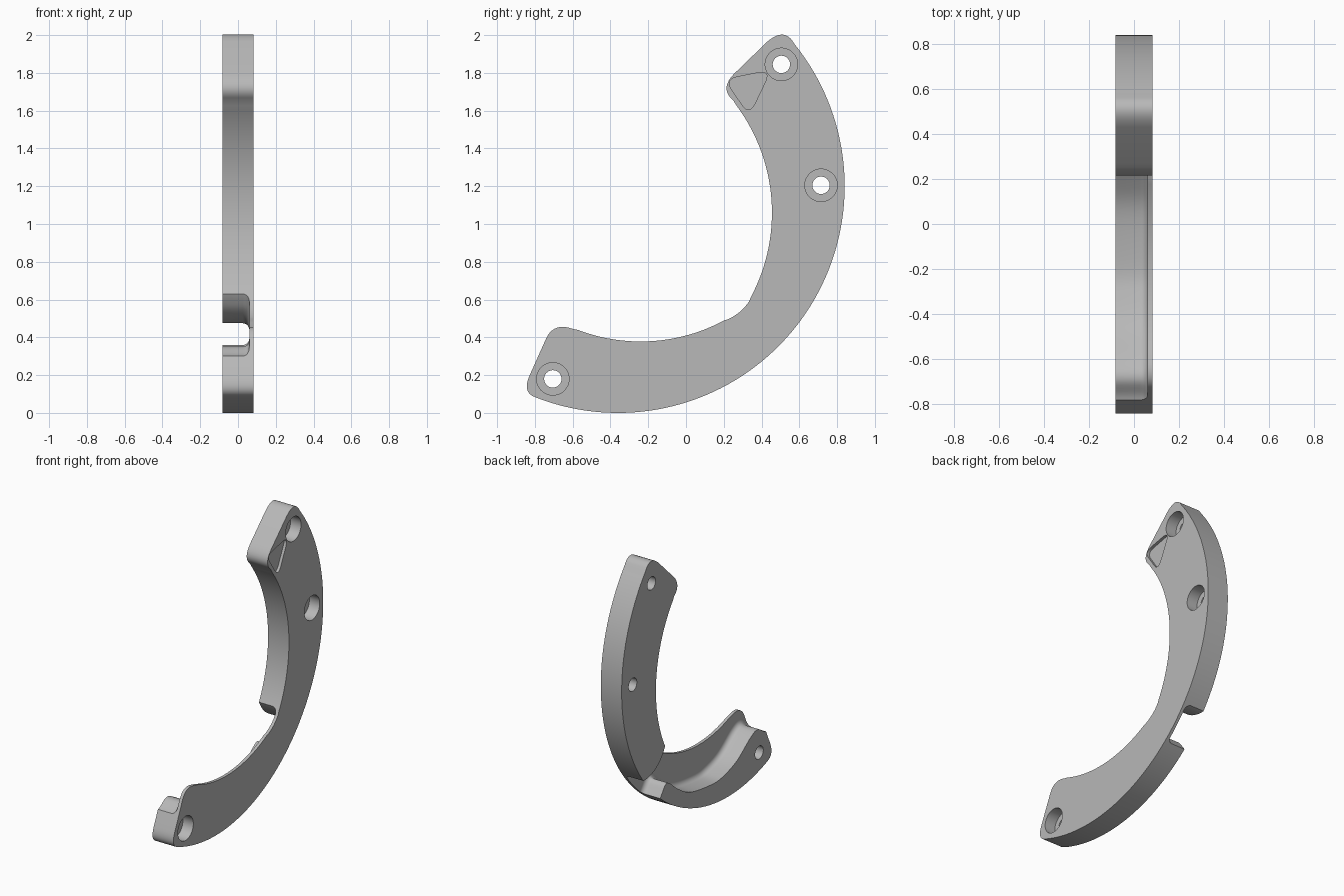
import bpy, bmesh
from math import sin, cos, pi, atan2, hypot
from mathutils import Vector

if "Cube" in bpy.data.objects:
    bpy.data.objects.remove(bpy.data.objects["Cube"])

HALF = 0.082      # half thickness of the bracket
FLOOR = 0.06      # pocket floor
R = 0.035         # fillet around the pocket floor
metal = bpy.data.materials.new("plain_grey")
metal.use_nodes = True
GREY = (0.48, 0.48, 0.48, 1)
metal.diffuse_color = GREY
metal.node_tree.nodes["Principled BSDF"].inputs["Base Color"].default_value = GREY


def arc(c, r, start, end, n):
    """Arc about c, running between the directions of two points."""
    a, b = (atan2(p[1] - c[1], p[0] - c[0]) for p in (start, end))
    return [(c[0] + r * cos(a + (b - a) * i / n), c[1] + r * sin(a + (b - a) * i / n))
            for i in range(n + 1)]


def circle(c, r, n=48):
    return [(c[0] + r * cos(2 * pi * i / n), c[1] + r * sin(2 * pi * i / n)) for i in range(n)]


def corner(a, ctrl, b, n=10):
    """Rounded corner from a to b, pulled towards ctrl."""
    a, ctrl, b = Vector(a), Vector(ctrl), Vector(b)
    return [tuple(a * (1 - t) ** 2 + ctrl * 2 * t * (1 - t) + b * t * t)
            for t in (i / n for i in range(n + 1))]


def smooth_loop(pts, n=6):
    """Smooth closed curve through the points."""
    p = [Vector(q) for q in pts]
    out = []
    for k in range(len(p)):
        a, b, c, d = (p[(k + j) % len(p)] for j in (-1, 0, 1, 2))
        for i in range(n):
            t = i / n
            out.append(tuple(0.5 * (2 * b + (c - a) * t + (2 * a - 5 * b + 4 * c - d) * t * t
                                    + (3 * b - a - 3 * c + d) * t ** 3)))
    return out


def inset(pts, d):
    """Shift a counter-clockwise outline inwards."""
    out = []
    for i, (y, z) in enumerate(pts):
        a, b = pts[i - 1], pts[(i + 1) % len(pts)]
        ty, tz = b[0] - a[0], b[1] - a[1]
        k = d / hypot(ty, tz)
        out.append((y - tz * k, z + ty * k))
    return out


def solid(name, layers):
    """Closed solid through (x, counter-clockwise outline) layers, x rising."""
    bm = bmesh.new()
    rings = [[bm.verts.new((x, y, z)) for y, z in pts] for x, pts in layers]
    for r, s in zip(rings, rings[1:]):
        for i in range(len(r)):
            bm.faces.new((r[i - 1], r[i], s[i], s[i - 1]))
    bm.faces.new(rings[0][::-1])
    bm.faces.new(rings[-1])
    bm.normal_update()
    mesh = bpy.data.meshes.new(name)
    bm.to_mesh(mesh)
    bm.free()
    mesh.materials.append(metal)
    ob = bpy.data.objects.new(name, mesh)
    bpy.context.scene.collection.objects.link(ob)
    return ob


def cut(target, cutter):
    cutter.hide_render = True
    mod = target.modifiers.new("cut", 'BOOLEAN')
    mod.operation, mod.solver, mod.object = 'DIFFERENCE', 'EXACT', cutter
    bpy.context.view_layer.objects.active = target
    bpy.ops.object.modifier_apply(modifier=mod.name)
    bpy.data.objects.remove(cutter)


# Curved body: outer arc, upper tip, two inner arcs, lower tip
outline = arc((-0.36, 1.2), 1.2, (-0.79, 0.08), (0.575, 1.955), 72)
outline += corner((0.56, 1.975), (0.51, 2.035), (0.43, 1.965))
outline += corner((0.27, 1.81), (0.17, 1.72), (0.25, 1.655))
outline += arc((-0.495, 1.06), 0.95, (0.27, 1.63), (0.345, 0.61), 36)
outline += corner((0.335, 0.592), (0.295, 0.53), (0.225, 0.497), 8)
outline += arc((-0.24, 1.308), 0.93, (0.2, 0.49), (-0.57, 0.44), 30)
outline += corner((-0.6, 0.445), (-0.7, 0.48), (-0.74, 0.395))
outline += corner((-0.825, 0.205), (-0.87, 0.11), (-0.80, 0.084))
bracket = solid("curved_bracket", [(-HALF, outline), (HALF, outline)])

# Open pocket: boss and rim edge, gap in the rim, rounded end of the thick half, open side
rim_edge = [(-0.86, 0.29), (-0.77, 0.305), (-0.69, 0.35), (-0.61, 0.325), (-0.46, 0.22),
            (-0.32, 0.17), (-0.19, 0.155), (0.056, 0.19), (0.2, 0.265),
            (0.3, 0.345), (0.345, 0.355), (0.395, 0.295), (0.46, 0.21)]
gap = [(0.58, 0.14), (0.8, 0.2), (0.93, 0.42), (0.88, 0.58), (0.78, 0.59)]
block_end = [(0.69, 0.53), (0.63, 0.487), (0.567, 0.475), (0.48, 0.497),
             (0.41, 0.545), (0.365, 0.605), (0.31, 0.7)]
open_side = [(0.2, 0.8), (0, 0.85), (-0.6, 0.85), (-0.85, 0.75), (-0.97, 0.55), (-0.95, 0.36)]
pocket = smooth_loop(rim_edge + gap + block_end + open_side)
layers = [(-0.2, pocket)]
for i in range(7):
    a = pi / 2 * i / 6
    layers.append((FLOOR - R + R * sin(a), inset(pocket, R * (1 - cos(a)))))
cut(bracket, solid("pocket_cutter", layers))

# Counterbored screw holes
for c in [(0.505, 1.845), (0.715, 1.205), (-0.705, 0.18)]:
    cut(bracket, solid("hole_cutter", [(-0.2, circle(c, 0.046)), (0.2, circle(c, 0.046))]))
    cut(bracket, solid("counterbore_cutter", [(0.0, circle(c, 0.086)), (0.2, circle(c, 0.086))]))

# Shallow rounded triangle recess
tri = [Vector(p) for p in [(0.205, 1.765), (0.335, 1.575), (0.45, 1.815)]]
recess = []
for i, v in enumerate(tri):
    a, b = tri[i - 1], tri[(i + 1) % 3]
    recess += corner(v + (a - v) * 0.28, v, v + (b - v) * 0.28)
cut(bracket, solid("recess_cutter", [(HALF - 0.02, recess), (0.2, recess)]))

# Smooth curved walls, crisp edges
bpy.ops.object.select_all(action='DESELECT')
bracket.select_set(True)
bpy.context.view_layer.objects.active = bracket
bpy.ops.object.shade_smooth_by_angle(angle=0.5)
